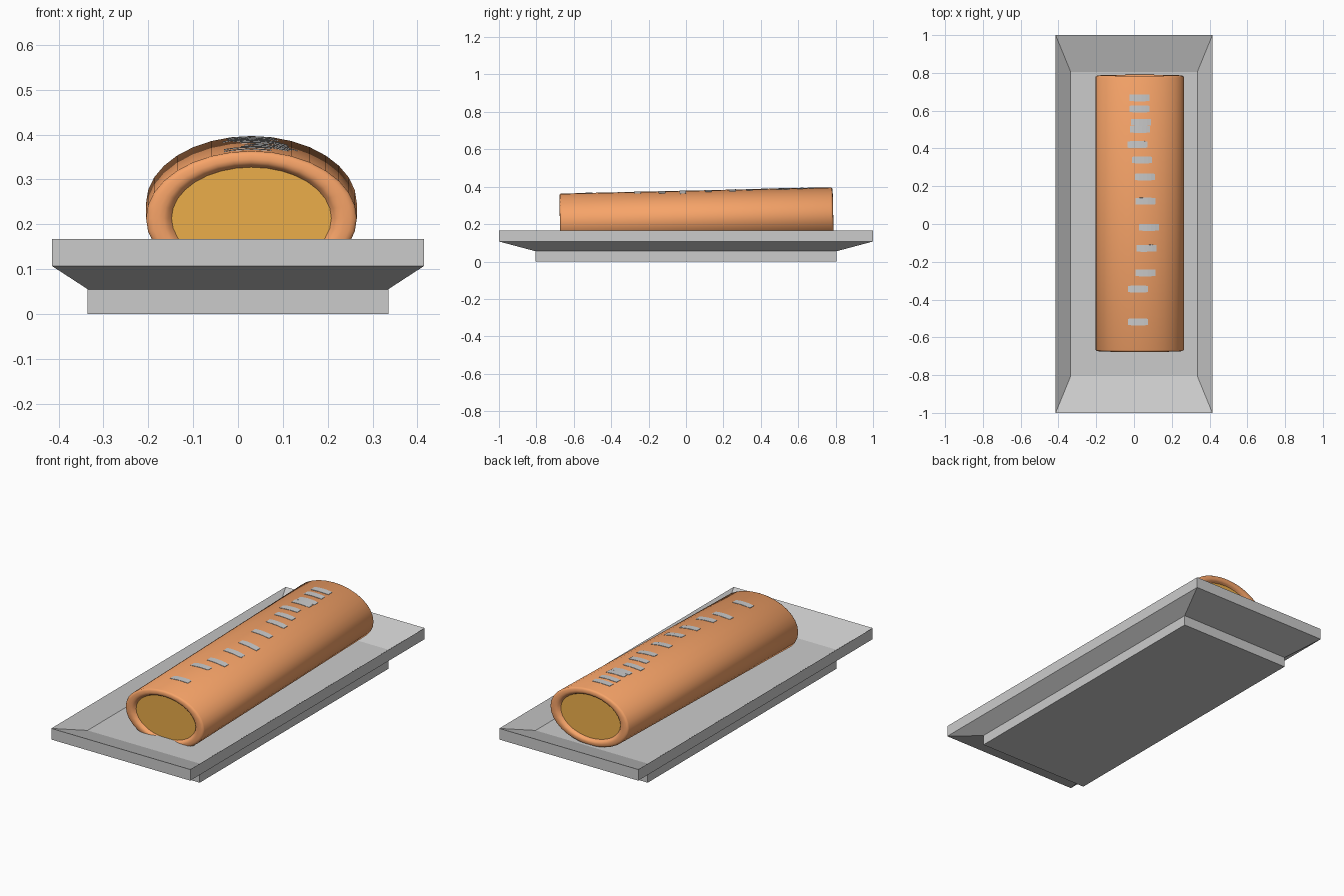
import bpy, bmesh, math
from mathutils import Matrix

if "Cube" in bpy.data.objects:
    bpy.data.objects.remove(bpy.data.objects["Cube"])

RX, RZ, HALF = 0.235, 0.15, 0.731
CX, CY, CZ = 0.03, 0.0565, 0.23
TILT = Matrix.Translation((CX, CY, CZ)) @ Matrix.Rotation(math.radians(1.33), 4, 'X')


def material(name, color):
    m = bpy.data.materials.new(name)
    m.diffuse_color = color
    m.use_nodes = True
    m.node_tree.nodes["Principled BSDF"].inputs["Base Color"].default_value = m.diffuse_color
    return m


def loft(name, rings, mat=None, matrix=Matrix(), cap=True, smooth=False):
    """Skin a list of equal-length point rings, optionally capping both ends."""
    bm = bmesh.new()
    loops = [[bm.verts.new(p) for p in ring] for ring in rings]
    n = len(loops[0])
    for a, b in zip(loops, loops[1:]):
        for i in range(n):
            j = (i + 1) % n
            bm.faces.new((a[i], a[j], b[j], b[i]))
    if cap:
        bm.faces.new(loops[0][::-1])
        bm.faces.new(loops[-1])
    bmesh.ops.recalc_face_normals(bm, faces=bm.faces)
    bm.transform(matrix)
    mesh = bpy.data.meshes.new(name)
    bm.to_mesh(mesh)
    bm.free()
    ob = bpy.data.objects.new(name, mesh)
    bpy.context.collection.objects.link(ob)
    if mat:
        mesh.materials.append(mat)
    if smooth:
        bpy.ops.object.select_all(action='DESELECT')
        bpy.context.view_layer.objects.active = ob
        ob.select_set(True)
        bpy.ops.object.shade_smooth_by_angle(angle=math.radians(40))
    return ob


def rect(x, y, z):
    return [(-x, -y, z), (x, -y, z), (x, y, z), (-x, y, z)]


def ellipse(s, y, n=32):
    return [(RX * s * math.cos(2 * math.pi * i / n), y,
             RZ * s * math.sin(2 * math.pi * i / n)) for i in range(n)]


skin = material("sausage_skin", (0.93, 0.37, 0.14, 1))
core = material("sausage_core", (0.85, 0.43, 0.07, 1))

# Tray: stepped foot, flared underside, vertical rim, sloped inside
loft("tray", [rect(0.335, 0.805, 0), rect(0.335, 0.805, 0.055),
              rect(0.415, 1, 0.107), rect(0.415, 1, 0.167),
              rect(0.335, 0.805, 0.103)])

# Sausage skin with rounded lips around both ends
lip = [(0.755, 0.018), (0.79, 0.007), (0.83, 0.001), (0.88, 0.0),
       (0.94, 0.001), (0.98, 0.004), (1.0, 0.010)]
rings = [ellipse(s, -HALF + d) for s, d in lip]
rings += [ellipse(s, HALF - d) for s, d in reversed(lip)]
loft("sausage", rings, skin, TILT, cap=False, smooth=True)

# Flat cut faces inside the lips
for name, side in (("front_cut_face", -1), ("back_cut_face", 1)):
    y = side * (HALF - 0.017)
    loft(name, [ellipse(0.765, y), ellipse(0.765, y - side * 0.004)], core, TILT)

# Small marks lying along the top of the sausage
marks = [(0.03, 0.672), (0.03, 0.613), (0.037, 0.542), (0.032, 0.505), (0.018, 0.424),
         (0.042, 0.343), (0.057, 0.253), (0.06, 0.124), (0.08, -0.014),
         (0.067, -0.125), (0.06, -0.255), (0.022, -0.341), (0.022, -0.515)]
for k, (mx, my) in enumerate(marks):
    rings = []
    for i in range(6):
        x = mx - CX + (i / 5 - 0.5) * 0.106
        z = RZ * math.sqrt(1 - (x / RX) ** 2)
        w = 0.0185 if 0 < i < 5 else 0.016
        y = my - CY
        rings.append([(x, y - w, z - 0.004), (x, y + w, z - 0.004),
                      (x, y + w, z + 0.0015), (x, y - w, z + 0.0015)])
    loft(f"top_mark_{k + 1}", rings, None, TILT)
